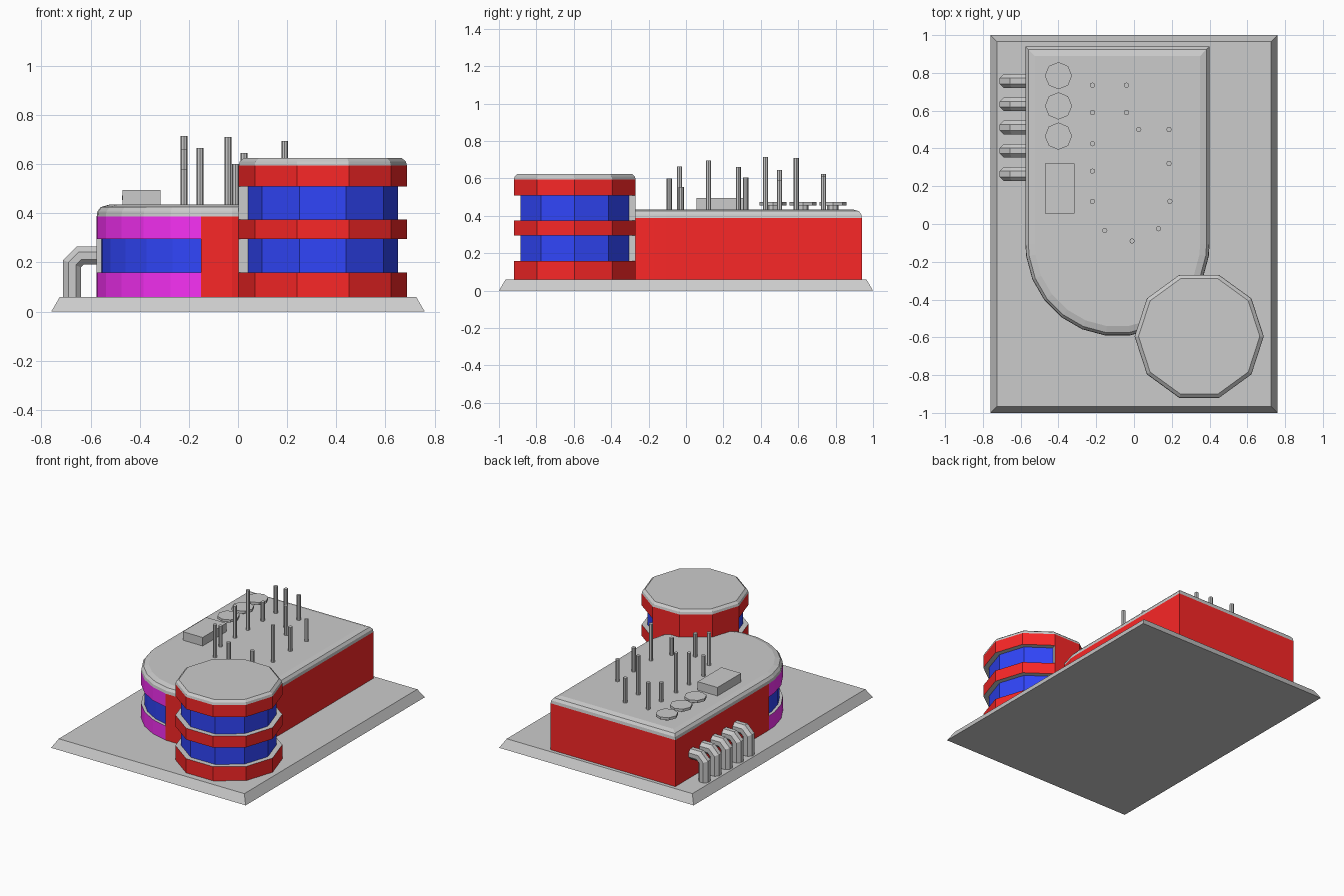
import bpy, bmesh, math
from mathutils import Vector

if "Cube" in bpy.data.objects:
    bpy.data.objects.remove(bpy.data.objects["Cube"])


def material(name, rgb):
    m = bpy.data.materials.new(name)
    m.diffuse_color = (*rgb, 1)
    m.use_nodes = True
    m.node_tree.nodes["Principled BSDF"].inputs["Base Color"].default_value = m.diffuse_color
    return m


DARK, RED, BLUE, MAGENTA = range(4)
MATS = [material("roof_grey", (0.6, 0.6, 0.6)), material("red", (0.95, 0.02, 0.02)),
        material("blue", (0.03, 0.06, 0.95)), material("magenta", (0.92, 0.03, 0.9))]


def finish(name, bm, mats=(), normals=True):
    bmesh.ops.remove_doubles(bm, verts=bm.verts, dist=1e-5)
    if normals:
        bmesh.ops.recalc_face_normals(bm, faces=bm.faces)
    me = bpy.data.meshes.new(name)
    bm.to_mesh(me)
    bm.free()
    for m in mats:
        me.materials.append(m)
    ob = bpy.data.objects.new(name, me)
    bpy.context.collection.objects.link(ob)
    return ob


def inset(pts, d):
    """Mitred inward offset of a counter-clockwise convex outline."""
    out = []
    for i, p in enumerate(pts):
        p, a, b = Vector(p), Vector(pts[i - 1]), Vector(pts[(i + 1) % len(pts)])
        e, f = (p - a).normalized(), (b - p).normalized()
        n, m = Vector((-e.y, e.x)), Vector((-f.y, f.x))
        out.append(p + (n + m) * d / (1 + n.dot(m)))
    return out


def ngon(cx, cy, r, n, start=0):
    return [(cx + r * math.cos(math.radians(start + 360 * k / n)),
             cy + r * math.sin(math.radians(start + 360 * k / n))) for k in range(n)]


def bridge(bm, rings):
    for lo, hi in zip(rings, rings[1:]):
        for i in range(len(lo)):
            j = (i + 1) % len(lo)
            bm.faces.new((lo[i], lo[j], hi[j], hi[i]))
    bm.faces.new(rings[0][::-1])
    bm.faces.new(rings[-1])


def stack(name, pts, profile, mats=()):
    """Closed solid: an outline lofted through (inset, height) pairs."""
    bm = bmesh.new()
    bridge(bm, [[bm.verts.new((p[0], p[1], z)) for p in inset(pts, d)] for d, z in profile])
    return finish(name, bm, mats)


def banded_wall(name, pts, depth, count, bands):
    """Wall whose edges first..last carry colour bands, blue ones recessed."""
    first, last = count
    inner = inset(pts, depth)
    bm = bmesh.new()

    def quad(col, *corners):
        f = bm.faces.new([bm.verts.new((p[0], p[1], z)) for p, z in corners])
        f.material_index = col

    for i in range(len(pts)):
        j = (i + 1) % len(pts)
        a, b, c, d = pts[i], pts[j], inner[j], inner[i]
        for z0, z1, col in bands:
            if not first <= i <= last:
                quad(RED, (a, z0), (b, z0), (b, z1), (a, z1))
            elif col != BLUE:
                quad(col, (a, z0), (b, z0), (b, z1), (a, z1))
            else:
                quad(BLUE, (d, z0), (c, z0), (c, z1), (d, z1))
                quad(DARK, (a, z0), (b, z0), (c, z0), (d, z0))
                quad(DARK, (d, z1), (c, z1), (b, z1), (a, z1))
                if i == first:
                    quad(DARK, (a, z0), (d, z0), (d, z1), (a, z1))
                if i == last:
                    quad(DARK, (c, z0), (b, z0), (b, z1), (c, z1))
    return finish(name, bm, MATS, normals=False)


def pipe(name, path, y, r, sides=8):
    """Sweep an octagon along an x-z path with mitred bends."""
    path = [Vector(p) for p in path]
    bm = bmesh.new()
    rings = []
    for i, p in enumerate(path):
        e = (p - path[i - 1]).normalized() if i else (path[1] - p).normalized()
        f = (path[i + 1] - p).normalized() if i < len(path) - 1 else e
        n, m = Vector((-e.y, e.x)), Vector((-f.y, f.x))
        off = (n + m) / (1 + n.dot(m))
        ring = []
        for u, v in ngon(0, 0, r, sides, 180 / sides):
            q = p + off * u
            ring.append(bm.verts.new((q.x, y + v, q.y)))
        rings.append(ring)
    bridge(bm, rings)
    return finish(name, bm)


def rect(x0, x1, y0, y1):
    return [(x0, y0), (x1, y0), (x1, y1), (x0, y1)]


# Base slab with sloped sides
stack("base_slab", rect(-0.76, 0.76, -1, 1), [(0, 0), (0.035, 0.06)])

# Main hall: straight back, round front, banded on the left of the curve
CX, CY, R = -0.0875, -0.107, 0.4875
hall = [(0.40, 0.94), (-0.575, 0.94), (-0.575, CY)]
hall += [(CX + R * math.cos(math.radians(187.5 + 15 * k)),
          CY + R * math.sin(math.radians(187.5 + 15 * k))) for k in range(12)]
hall.append((0.40, CY))
banded_wall("hall_walls", hall, 0.02, (2, 7),
            [(0.06, 0.16, MAGENTA), (0.16, 0.295, BLUE), (0.295, 0.388, MAGENTA)])
stack("hall_roof", hall, [(0, 0.388), (0.003, 0.408), (0.016, 0.425), (0.05, 0.435)], MATS[:1])

# Ten-sided tower with two window bands
tower = ngon(0.345, -0.595, 0.342, 10, 180)
banded_wall("tower_walls", tower, 0.035, (0, 6),
            [(0.06, 0.16, RED), (0.16, 0.295, BLUE), (0.295, 0.375, RED),
             (0.375, 0.51, BLUE), (0.51, 0.595, RED)])
stack("tower_roof", tower, [(0, 0.595), (0.004, 0.611), (0.02, 0.625)], MATS[:1])

# Bent pipes on the left wall
for k in range(5):
    pipe(f"side_pipe_{k + 1}",
         [(-0.675, 0.05), (-0.675, 0.195), (-0.642, 0.228), (-0.565, 0.228)],
         0.757 - 0.123 * k, 0.039)

# Roof box and three round vents
stack("roof_box", rect(-0.47, -0.315, 0.055, 0.32), [(0, 0.43), (0, 0.495)])
for k in range(3):
    y = 0.785 - 0.16 * k
    stack(f"vent_stem_{k + 1}", ngon(-0.40, y, 0.03, 8), [(0, 0.43), (0, 0.456)])
    stack(f"vent_disc_{k + 1}", ngon(-0.40, y, 0.072, 8), [(0, 0.455), (0, 0.473)])

# Antenna rods: x, y, top height
rods = [(-0.01, -0.09, 0.60), (-0.155, -0.035, 0.665), (0.13, -0.025, 0.555),
        (0.19, 0.12, 0.695), (-0.22, 0.12, 0.58), (-0.22, 0.28, 0.66),
        (0.185, 0.32, 0.605), (-0.22, 0.425, 0.715), (0.025, 0.50, 0.645),
        (0.185, 0.50, 0.59), (-0.04, 0.59, 0.71), (-0.22, 0.59, 0.57),
        (-0.22, 0.735, 0.625), (-0.04, 0.735, 0.61)]
for k, (x, y, top) in enumerate(rods):
    stack(f"antenna_{k + 1}", ngon(x, y, 0.014, 8), [(0, 0.43), (0, top)])
